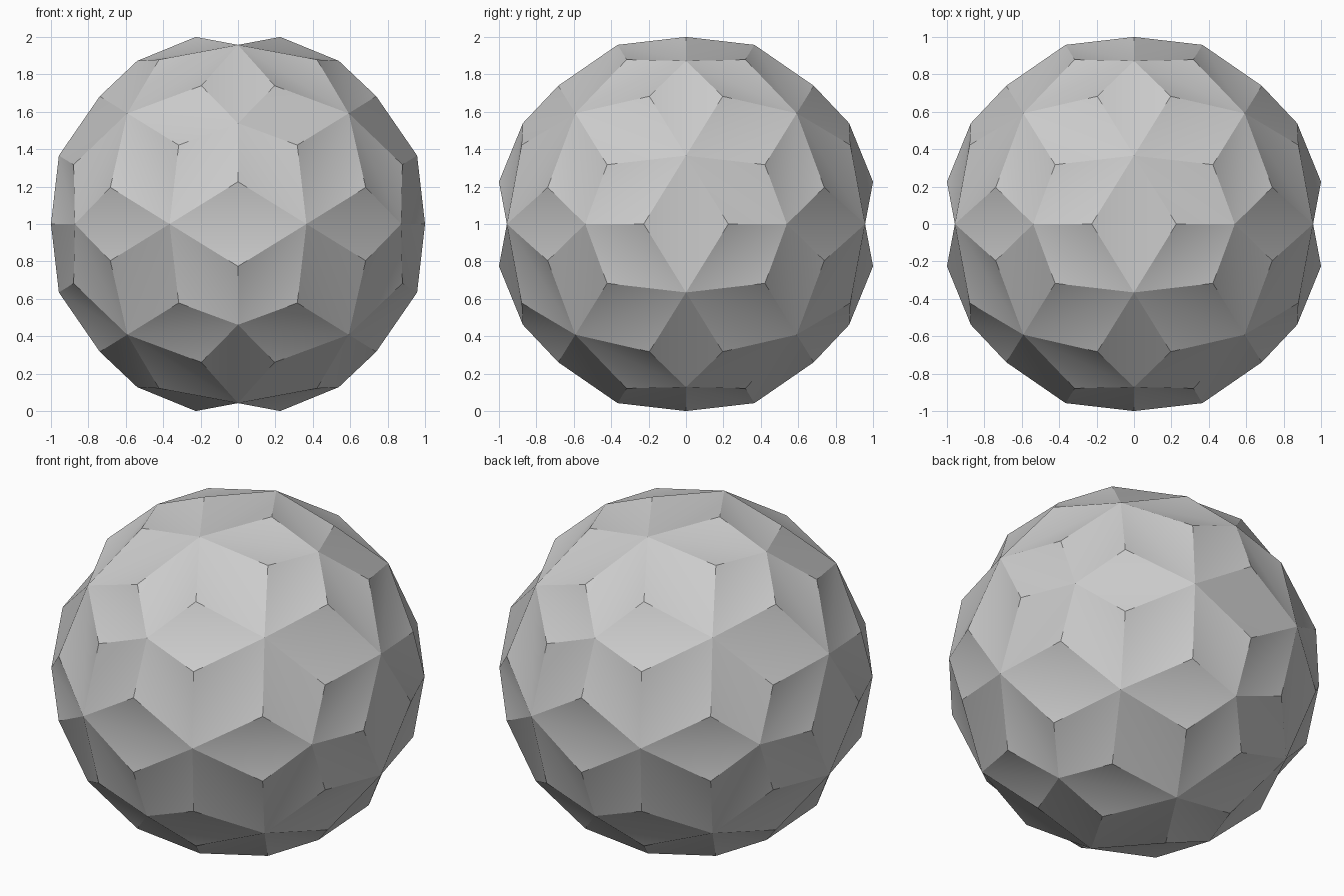
import bpy, bmesh, math
from itertools import combinations
from mathutils import Vector

cube = bpy.data.objects.get("Cube")
if cube:
    bpy.data.objects.remove(cube, do_unlink=True)

PHI = (1 + math.sqrt(5)) / 2
RIDGE = 0.226                       # half width of a rhombus
RADIUS = math.hypot(1, RIDGE)
CENTRE = Vector((0, 0, 1))

# Twelve five-fold points
five_fold = []
for a in (-1, 1):
    for b in (-PHI, PHI):
        five_fold += [Vector((0, b, a)), Vector((a, 0, b)), Vector((b, a, 0))]


def near(p, q):
    return (p - q).length < 2.1


bm = bmesh.new()
made = {}


def vert(direction):
    """Vertex on the ball in this direction, shared between faces."""
    p = direction.normalized() * RADIUS
    key = tuple(round(c, 3) + 0.0 for c in p)
    if key not in made:
        made[key] = bm.verts.new(p + CENTRE)
    return made[key]


def tri(*dirs):
    a, b, c = dirs
    if (b - a).cross(c - a).dot(a + b + c) < 0:
        b, c = c, b
    bm.faces.new([vert(d) for d in (a, b, c)])


# Each edge of the base solid carries a creased rhombus and four half kites
for i, j in combinations(five_fold, 2):
    if not near(i, j):
        continue
    mid = (i + j) / 2
    half = (i - j) / 2
    ridges = [mid + s * half.normalized() * mid.length * RIDGE for s in (1, -1)]
    hubs = [(i + j + k) / 3 for k in five_fold
            if k not in (i, j) and near(i, k) and near(j, k)]
    for ridge, tip in zip(ridges, (i, j)):
        r = ridge.normalized()
        h1, h2 = (h.normalized() for h in hubs)
        tri(h1, h2, r)
        for h in (h1, h2):
            tri(h, tip.normalized(), r)

mesh = bpy.data.meshes.new("faceted_ball")
bm.to_mesh(mesh)
bm.free()
ball = bpy.data.objects.new("faceted_ball", mesh)
bpy.context.collection.objects.link(ball)

# Plain grey surface
grey = bpy.data.materials.new("light_grey")
grey.use_nodes = True
colour = (0.6, 0.6, 0.6, 1)
grey.diffuse_color = colour
grey.node_tree.nodes["Principled BSDF"].inputs["Base Color"].default_value = colour
mesh.materials.append(grey)

# Soft creases inside each quad, sharp ridges between them
bpy.ops.object.select_all(action='DESELECT')
ball.select_set(True)
bpy.context.view_layer.objects.active = ball
bpy.ops.object.shade_smooth_by_angle(angle=math.radians(30))
